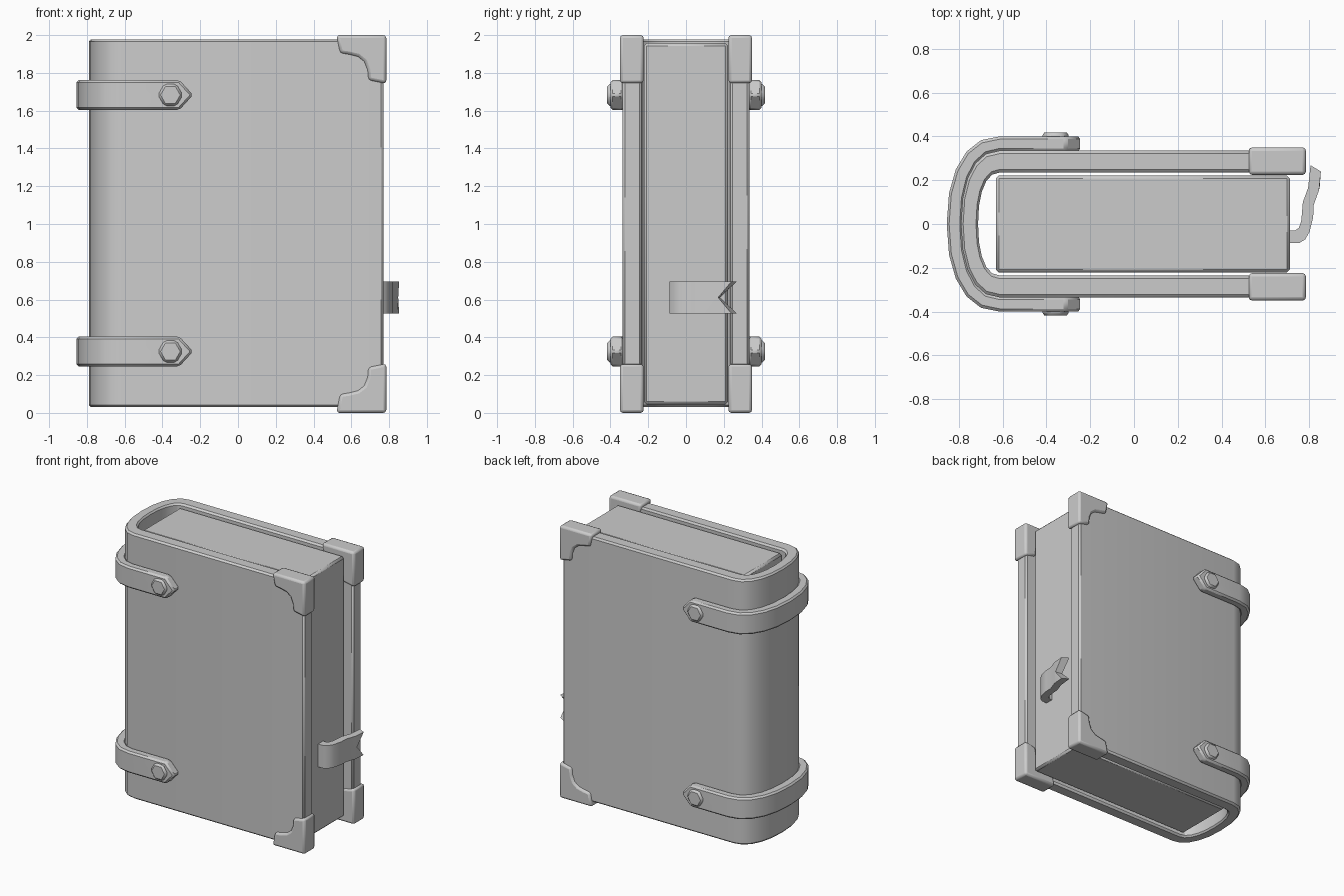
import bpy, bmesh, math

if "Cube" in bpy.data.objects:
    bpy.data.objects.remove(bpy.data.objects["Cube"])


def finish(bm, name, bevel, segments=1):
    bmesh.ops.recalc_face_normals(bm, faces=bm.faces)
    mesh = bpy.data.meshes.new(name)
    bm.to_mesh(mesh)
    bm.free()
    ob = bpy.data.objects.new(name, mesh)
    bpy.context.collection.objects.link(ob)
    bpy.context.view_layer.objects.active = ob
    for o in bpy.context.selected_objects:
        o.select_set(False)
    ob.select_set(True)
    bpy.ops.object.shade_smooth_by_angle(angle=math.radians(30))
    if bevel:
        m = ob.modifiers.new("Bevel", 'BEVEL')
        m.width, m.segments = bevel, segments
        m.limit_method, m.angle_limit = 'ANGLE', math.radians(40)
    return ob


def sheet(name, levels, bevel):
    """Thick bent sheet: each level is (z, outer points, inner points)."""
    bm = bmesh.new()
    rows = [([bm.verts.new((x, y, z)) for x, y in o],
             [bm.verts.new((x, y, z)) for x, y in i]) for z, o, i in levels]
    n = len(rows[0][0])
    for (o0, i0), (o1, i1) in zip(rows, rows[1:]):
        for k in range(n - 1):
            bm.faces.new((o0[k], o0[k + 1], o1[k + 1], o1[k]))
            bm.faces.new((i0[k], i1[k], i1[k + 1], i0[k + 1]))
        for k in (0, -1):
            bm.faces.new((o0[k], o1[k], i1[k], i0[k]))
    for o, i in (rows[0], rows[-1]):
        for k in range(n - 1):
            bm.faces.new((o[k], o[k + 1], i[k + 1], i[k]))
    return finish(bm, name, bevel)


def prism(name, points, y0, y1, bevel, segments=1):
    """Extrude an (x, z) outline along y."""
    bm = bmesh.new()
    a = [bm.verts.new((x, y0, z)) for x, z in points]
    b = [bm.verts.new((x, y1, z)) for x, z in points]
    bm.faces.new(a)
    bm.faces.new(b)
    for k in range(len(a)):
        j = (k + 1) % len(a)
        bm.faces.new((a[k], a[j], b[j], b[k]))
    return finish(bm, name, bevel, segments)


def u_path(spine_x, half, end_x, n=10):
    """U-shaped outline around the spine, open towards +x."""
    start, e = -0.614, 2 / 2.25
    pts = [(end_x, half)]
    for k in range(n + 1):
        t = math.pi / 2 + math.pi * k / n
        c, s = abs(math.cos(t)) ** e, abs(math.sin(t)) ** e
        pts.append((start + (spine_x - start) * c,
                    math.copysign(half * s, math.sin(t)) if s > 1e-6 else 0))
    return pts + [(end_x, -half)]


# Cover wrapping round the spine
outer, inner = u_path(-0.79, 0.335, 0.77), u_path(-0.712, 0.235, 0.77)
sheet("cover", [(0.03, outer, inner), (1.977, outer, inner)], 0.012)

# Page block
prism("pages", [(-0.63, 0.045), (0.712, 0.045), (0.712, 1.957), (-0.63, 1.957)],
      -0.222, 0.222, 0.014)

# Two straps with pointed ends and hexagonal studs
for label, zc in (("lower", 0.325), ("upper", 1.683)):
    def level(z, end):
        return z, u_path(-0.855, 0.4, end), u_path(-0.785, 0.332, end)
    sheet(label + "_strap", [level(zc - 0.079, -0.31), level(zc, -0.238),
                             level(zc + 0.079, -0.31)], 0.012)
    for side, s in (("front", -1), ("back", 1)):
        hexagon = [(-0.358 + 0.066 * math.cos(math.pi * k / 3),
                    zc + 0.066 * math.sin(math.pi * k / 3)) for k in range(6)]
        prism(f"{label}_{side}_stud", hexagon, s * 0.38, s * 0.417, 0.012)

# Metal corner guards, outline mirrored top to bottom and front to back
guard = [(0.521, 2.0), (0.785, 2.0), (0.785, 1.743), (0.69, 1.762),
         (0.686, 1.815), (0.668, 1.86), (0.635, 1.886), (0.59, 1.897), (0.54, 1.905)]
for vert in ("upper", "lower"):
    for side, s in (("front", -1), ("back", 1)):
        pts = [(x, z if vert == "upper" else 2 - z + 0.004 * (z < 2)) for x, z in guard]
        prism(f"{vert}_{side}_corner_guard", pts, s * 0.224, s * 0.35, 0.016, 2)

# Ribbon bookmark with a notched end
rib_out = [(0.70, -0.087), (0.755, -0.087), (0.782, -0.07), (0.802, -0.035),
           (0.818, 0.03), (0.82, 0.085), (0.845, 0.155)]
rib_in = [(0.70, -0.03), (0.735, -0.03), (0.752, -0.018), (0.763, 0.01),
          (0.767, 0.05), (0.771, 0.10), (0.795, 0.165)]
tip = (rib_out + [(0.853, 0.24)], rib_in + [(0.806, 0.268)])
notch = (rib_out + [(0.848, 0.17)], rib_in + [(0.797, 0.18)])
sheet("bookmark", [(0.527, *tip), (0.611, *notch), (0.695, *tip)], 0)
